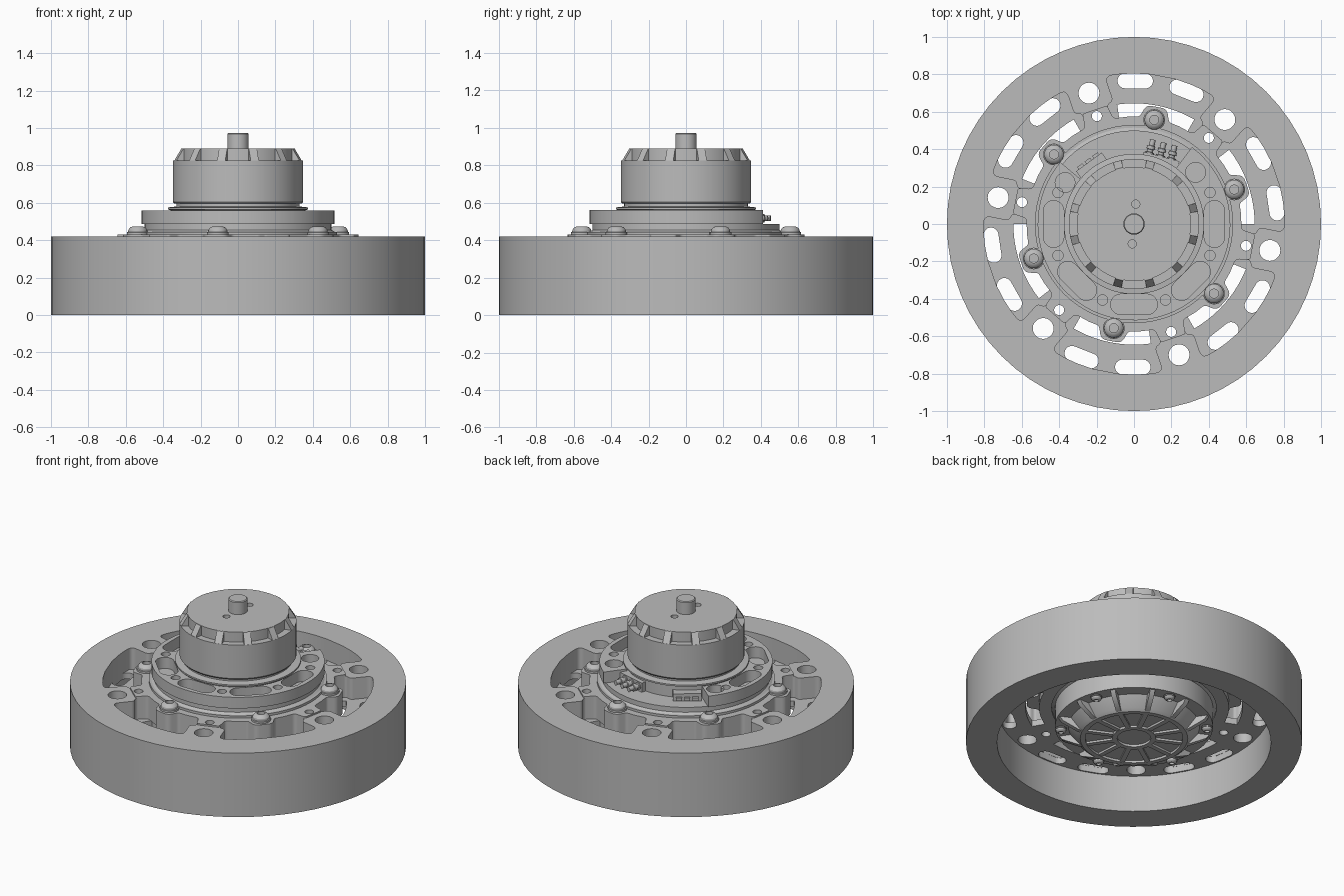
import bpy, bmesh
from math import sin, cos, asin, pi, radians, degrees
from mathutils import Vector

if "Cube" in bpy.data.objects:
    bpy.data.objects.remove(bpy.data.objects["Cube"])

metal = bpy.data.materials.new("grey metal")
metal.use_nodes = True
GREY = (0.5, 0.5, 0.5, 1)
metal.diffuse_color = GREY
metal.node_tree.nodes["Principled BSDF"].inputs["Base Color"].default_value = GREY
BASE = 79          # bolt direction of the first sector, degrees


def polar(r, deg):
    return Vector((r * cos(radians(deg)), r * sin(radians(deg))))


def finish(name, mesh):
    bm = bmesh.new()
    bm.from_mesh(mesh)
    bmesh.ops.remove_doubles(bm, verts=bm.verts, dist=0.0001)
    bmesh.ops.recalc_face_normals(bm, faces=bm.faces)
    bm.to_mesh(mesh)
    bm.free()
    mesh.shade_smooth()
    mesh.set_sharp_from_angle(angle=radians(30))
    mesh.materials.clear()
    mesh.materials.append(metal)
    return place(name, mesh)


def place(name, mesh, loc=(0, 0, 0), rot=(0, 0, 0), scale=1):
    ob = bpy.data.objects.new(name, mesh)
    ob.location, ob.rotation_euler, ob.scale = loc, rot, (scale,) * 3
    bpy.context.collection.objects.link(ob)
    return ob


def lathe(name, profile, seg=64):
    bm = bmesh.new()
    rings = [[bm.verts.new((*polar(r, 360 * i / seg), z)) for i in range(seg)]
             for r, z in profile]
    for a, b in zip(rings, rings[1:]):
        for i in range(seg):
            j = (i + 1) % seg
            bm.faces.new((a[i], a[j], b[j], b[i]))
    mesh = bpy.data.meshes.new(name)
    bm.to_mesh(mesh)
    bm.free()
    return finish(name, mesh)


def plate(name, outlines, z0, z1):
    """Flat plate; every outline inside the first one is a hole."""
    curve = bpy.data.curves.new(name, 'CURVE')
    curve.dimensions, curve.fill_mode = '2D', 'BOTH'
    curve.extrude = (z1 - z0) / 2
    for pts in outlines:
        s = curve.splines.new('POLY')
        s.points.add(len(pts) - 1)
        for p, q in zip(s.points, pts):
            p.co = (q[0], q[1], 0, 1)
        s.use_cyclic_u = True
    tmp = bpy.data.objects.new("tmp", curve)
    bpy.context.collection.objects.link(tmp)
    dg = bpy.context.evaluated_depsgraph_get()
    mesh = bpy.data.meshes.new_from_object(tmp.evaluated_get(dg))
    bpy.data.objects.remove(tmp)
    for v in mesh.vertices:
        v.co.z += (z0 + z1) / 2
    return finish(name, mesh)


def circle(r, center=(0, 0), seg=64):
    return [Vector(center) + polar(r, 360 * i / seg) for i in range(seg)]


def hole(r, deg, size):
    return circle(size, polar(r, deg), 20)


def slot(r, deg, length, width):
    pts = []
    for side in (1, -1):
        c = polar(r, deg) + polar(side * (length - width) / 2, deg + 90)
        pts += [c + polar(width / 2, deg + side * 90 - 90 + 180 * i / 10) for i in range(11)]
    return pts


def arc(r, a, b, n=12):
    return [polar(r, a + (b - a) * i / n) for i in range(n + 1)]


def rounded(corners):
    """Fillet a closed list of (radius, degrees, fillet) corners."""
    pts = [polar(r, d) for r, d, f in corners]
    out = []
    for i, (p, c) in enumerate(zip(pts, corners)):
        if not c[2]:
            out.append(p)
            continue
        a = p + (pts[i - 1] - p).normalized() * c[2]
        b = p + (pts[(i + 1) % len(pts)] - p).normalized() * c[2]
        for k in range(6):
            t = k / 5
            out.append(a * (1 - t) ** 2 + p * 2 * t * (1 - t) + b * t * t)
    return out


def wedge(name, profile, width, deg):
    """Radial rib: (radius, z) outline with thickness."""
    bm = bmesh.new()
    f = bm.faces.new([bm.verts.new((r, -width / 2, z)) for r, z in profile])
    ext = bmesh.ops.extrude_face_region(bm, geom=[f])
    bmesh.ops.translate(bm, vec=(0, width, 0),
                        verts=[v for v in ext["geom"] if isinstance(v, bmesh.types.BMVert)])
    mesh = bpy.data.meshes.new(name)
    bm.to_mesh(mesh)
    bm.free()
    ob = finish(name, mesh)
    ob.rotation_euler.z = radians(deg)
    return ob


# Wheel rim
lathe("rim", [(0.815, 0), (1, 0), (1, 0.42), (0.815, 0.42), (0.815, 0)])

# Wheel web: pockets between six spokes, with a bolt boss in each pocket
def edge(r, w):
    return 30 - degrees(asin(w / r))


inner = [(0.64, 5, 0.03), (0.575, 8, 0.015), (0.575, 14, 0),
         (0.575, edge(0.575, 0.08), 0.02), (0.65, edge(0.65, 0.07), 0.015)]
outer = [(0.67, edge(0.67, 0.11), 0.02), (0.805, edge(0.805, 0.11), 0.04),
         (0.805, 16, 0), (0.805, 11, 0), (0.805, 5, 0)]


def mirror(corners, center):
    plus = [(r, center + d, f) for r, d, f in corners]
    minus = [(r, center - d, f) for r, d, f in reversed(corners)]
    return minus, plus


sectors = [BASE + 60 * k for k in range(6)]
pockets, floor_holes, spoke_holes, small_holes, step = [], [], [], [], []
for s in sectors:
    minus, plus = mirror(inner + outer, s)
    pockets.append(rounded(plus + minus))
    minus, plus = mirror(inner, s)
    step += minus + plus
    small_holes.append(hole(0.61, s + 30, 0.027))
    spoke_holes.append(hole(0.74, s + 30, 0.056))
    floor_holes += [slot(0.765, s + d, 0.19, 0.08) for d in (-10.5, 10.5)]
    floor_holes.append(arc(0.565, s - 19, s + 19) + arc(0.645, s + 19, s - 19))

bore = circle(0.49)
through = small_holes + spoke_holes
plate("web_floor", [circle(0.815), bore] + through + floor_holes, 0.24, 0.28)
plate("web_spokes", [circle(0.815), bore] + through + pockets, 0.28, 0.42)
plate("hub_step", [rounded(step), bore] + small_holes, 0.42, 0.43)

# Button head bolts
bolt = lathe("hub_bolt", [(0, 0), (0.058, 0), (0.058, 0.012), (0.052, 0.014), (0.05, 0.026),
                          (0.04, 0.038), (0.026, 0.044), (0.024, 0.044), (0.024, 0.022),
                          (0, 0.022)], 24)
bolt.location = (*polar(0.567, BASE), 0.43)
for s in sectors[1:]:
    place("hub_bolt", bolt.data, (*polar(0.567, s), 0.43))
for s in sectors:
    place("cover_bolt", bolt.data, (*polar(0.435, s), 0.1), (pi, 0, 0), 0.6)

# Motor housing and lower cover
lathe("motor_housing", [(0.47, 0.24), (0.495, 0.25), (0.495, 0.42), (0.53, 0.43), (0.53, 0.445),
                        (0.515, 0.445), (0.5, 0.455), (0.5, 0.487), (0.36, 0.487), (0.36, 0.56),
                        (0.375, 0.565), (0.375, 0.575), (0.33, 0.58), (0.33, 0.61), (0, 0.61)])
lathe("lower_cover", [(0, 0.045), (0.1, 0.045), (0.1, 0.03), (0.13, 0.03), (0.13, 0.045),
                      (0.29, 0.045), (0.29, 0.03), (0.32, 0.03), (0.34, 0.045), (0.39, 0.11),
                      (0.47, 0.11), (0.47, 0.25)])
for k in range(12):
    wedge("cover_rib", [(0.12, 0.032), (0.3, 0.032), (0.34, 0.035), (0.44, 0.085),
                        (0.465, 0.12), (0.12, 0.12)], 0.03, BASE + 15 + 30 * k)

# Slotted flange with an open gap for the cables
slots = [slot(0.43, -45 * k, 0.25, 0.11) for k in range(5)]
dots = [hole(0.44, 22.5 - 45 * k, 0.028) for k in range(6)]
ends = [hole(0.43, d, 0.053) for d in (40, 149)]
plate("flange", [arc(0.515, 140, 413, 60) + arc(0.37, 413, 140, 60)] + slots + dots + ends,
      0.487, 0.56)

# Rotor can, its ribs, top and shaft
lathe("rotor_can", [(0.3, 0.595), (0.34, 0.595), (0.348, 0.605), (0.348, 0.825), (0.305, 0.825),
                    (0.305, 0.868), (0, 0.868)])
for k in range(12):
    wedge("rotor_rib", [(0.29, 0.82), (0.347, 0.825), (0.308, 0.889), (0.29, 0.889)],
          0.045, 15 + 30 * k)
plate("rotor_top", [circle(0.305), hole(0.107, 85, 0.022), hole(0.107, 265, 0.022)], 0.866, 0.89)
lathe("shaft", [(0, 0.85), (0.057, 0.85), (0.057, 0.968), (0.052, 0.973), (0, 0.973)], 32)

# Cable terminals
def box(name, size, center, deg):
    x, y, z = (v / 2 for v in size)
    ob = wedge(name, [(-x, -z), (x, -z), (x, z), (-x, z)], size[1], deg)
    ob.location = center
    return ob


AIM = 75
box("terminal_block", (0.08, 0.2, 0.06), (*polar(0.35, AIM - 8), 0.517), AIM)
pin = [(0, 0), (0.024, 0), (0.024, 0.05), (0.016, 0.052), (0.016, 0.065), (0.022, 0.067),
       (0.022, 0.085), (0.015, 0.087), (0.015, 0.12), (0, 0.12)]
for side in (-1, 0, 1):
    ob = lathe("terminal_pin", pin, 16)
    ob.location = (*(polar(0.345, AIM - 7) + polar(0.06 * side, AIM + 90)), 0.517)
    ob.rotation_euler = (0, pi / 2, radians(AIM))

# Signal socket
box("socket_body", (0.06, 0.17, 0.05), (*polar(0.38, 126), 0.51), 126)
for side in (-1, 0, 1):
    box("socket_tooth", (0.02, 0.035, 0.02),
        (*(polar(0.415, 126) + polar(0.05 * side, 216)), 0.505), 126)
